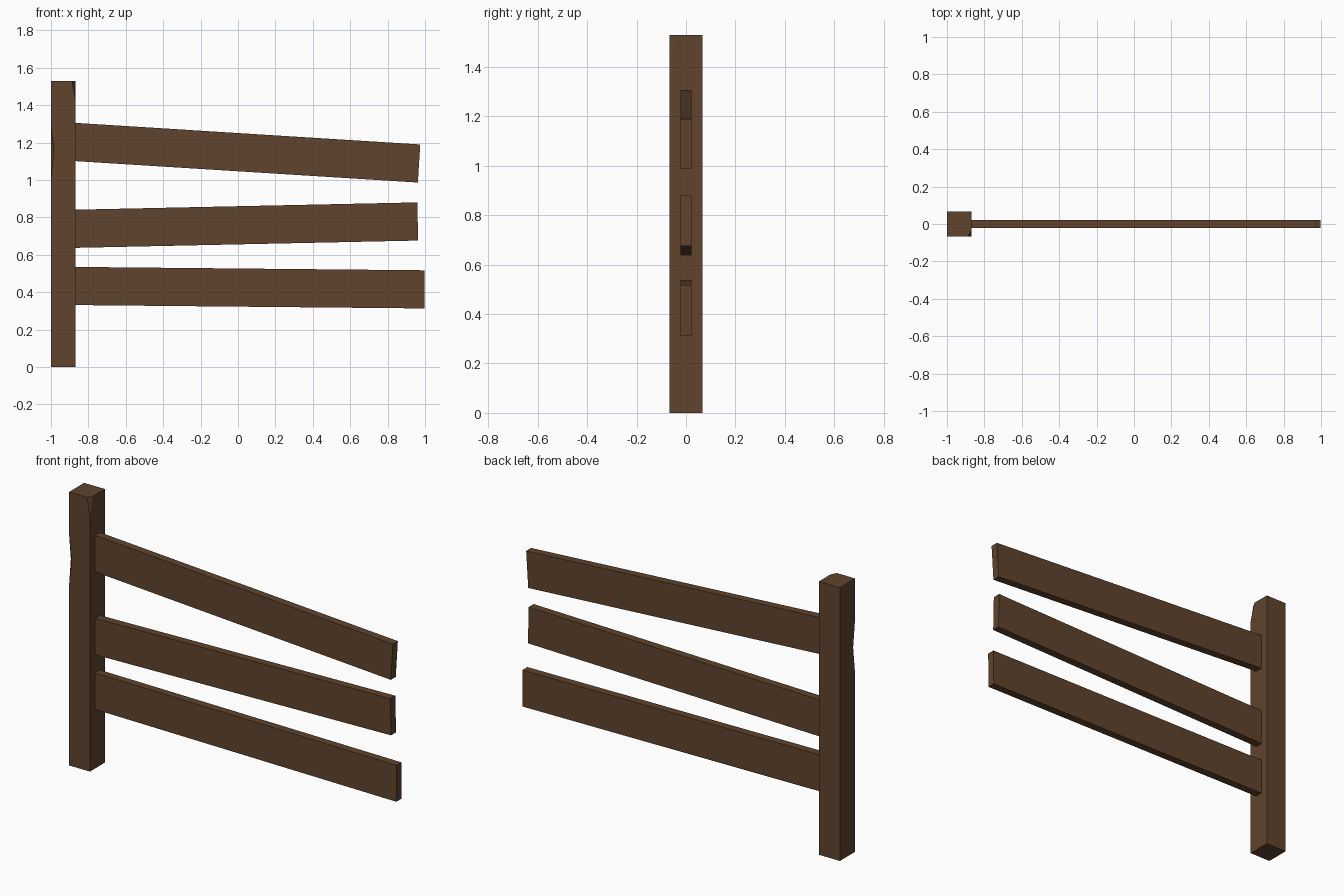
import bpy, bmesh, math
from mathutils import Vector

if "Cube" in bpy.data.objects:
    bpy.data.objects.remove(bpy.data.objects["Cube"])

wood = bpy.data.materials.new("brown_wood")
wood.diffuse_color = (0.115, 0.056, 0.026, 1)
wood.use_nodes = True
wood.node_tree.nodes["Principled BSDF"].inputs["Base Color"].default_value = wood.diffuse_color


def add_object(name, bm):
    bmesh.ops.recalc_face_normals(bm, faces=bm.faces)
    mesh = bpy.data.meshes.new(name)
    bm.to_mesh(mesh)
    bm.free()
    mesh.materials.append(wood)
    obj = bpy.data.objects.new(name, mesh)
    bpy.context.collection.objects.link(obj)
    return obj


def prism(profile, depth):
    """Closed prism from an x-z profile, centred on y = 0."""
    bm = bmesh.new()
    face = bm.faces.new([bm.verts.new((x, -depth / 2, z)) for x, z in profile])
    ext = bmesh.ops.extrude_face_region(bm, geom=[face])
    verts = [v for v in ext["geom"] if isinstance(v, bmesh.types.BMVert)]
    bmesh.ops.translate(bm, verts=verts, vec=(0, depth, 0))
    return bm


# Post, with its front right top corner chipped off
LEFT, RIGHT, HALF, TOP = -1.0, -0.87, 0.067, 1.53
bm = prism([(LEFT, 0), (RIGHT, 0), (RIGHT, TOP), (LEFT, TOP)], 2 * HALF)
a = Vector((RIGHT, -HALF, 1.43))
b = Vector((RIGHT, -0.035, TOP))
c = Vector((RIGHT - 0.018, -HALF, TOP))
normal = (b - a).cross(c - a).normalized()
if normal.z < 0:
    normal = -normal
cut = bmesh.ops.bisect_plane(bm, geom=bm.verts[:] + bm.edges[:] + bm.faces[:],
                             plane_co=a, plane_no=normal, clear_outer=True)
bmesh.ops.holes_fill(bm, edges=[e for e in bm.edges if e.is_boundary])
post = add_object("post", bm)

# Shallow nick in the front left edge of the post
cutter = add_object("nick_cutter", prism(
    [(-0.012, 0.84), (0.012, 1.15), (-0.012, 1.46)], 0.3))
cutter.location = (LEFT, -HALF, 0)
cutter.rotation_euler.z = math.radians(45)
cutter.hide_render = True
cutter.hide_viewport = True
nick = post.modifiers.new("nick", "BOOLEAN")
nick.operation = "DIFFERENCE"
nick.solver = "EXACT"
nick.object = cutter

# Three crooked rails, let a little way into the post
RAIL_HALF = 0.102
rails = {
    "top_rail": ((-0.87, 1.203), (0.968, 1.088)),
    "middle_rail": ((-0.87, 0.739), (0.961, 0.778)),
    "bottom_rail": ((-0.87, 0.433), (0.997, 0.415)),
}
for name, (start, end) in rails.items():
    start, end = Vector(start), Vector(end)
    along = (end - start).normalized()
    up = Vector((-along.y, along.x)) * RAIL_HALF
    start = start - along * 0.03
    add_object(name, prism([start - up, end - up, end + up, start + up], 0.044))
